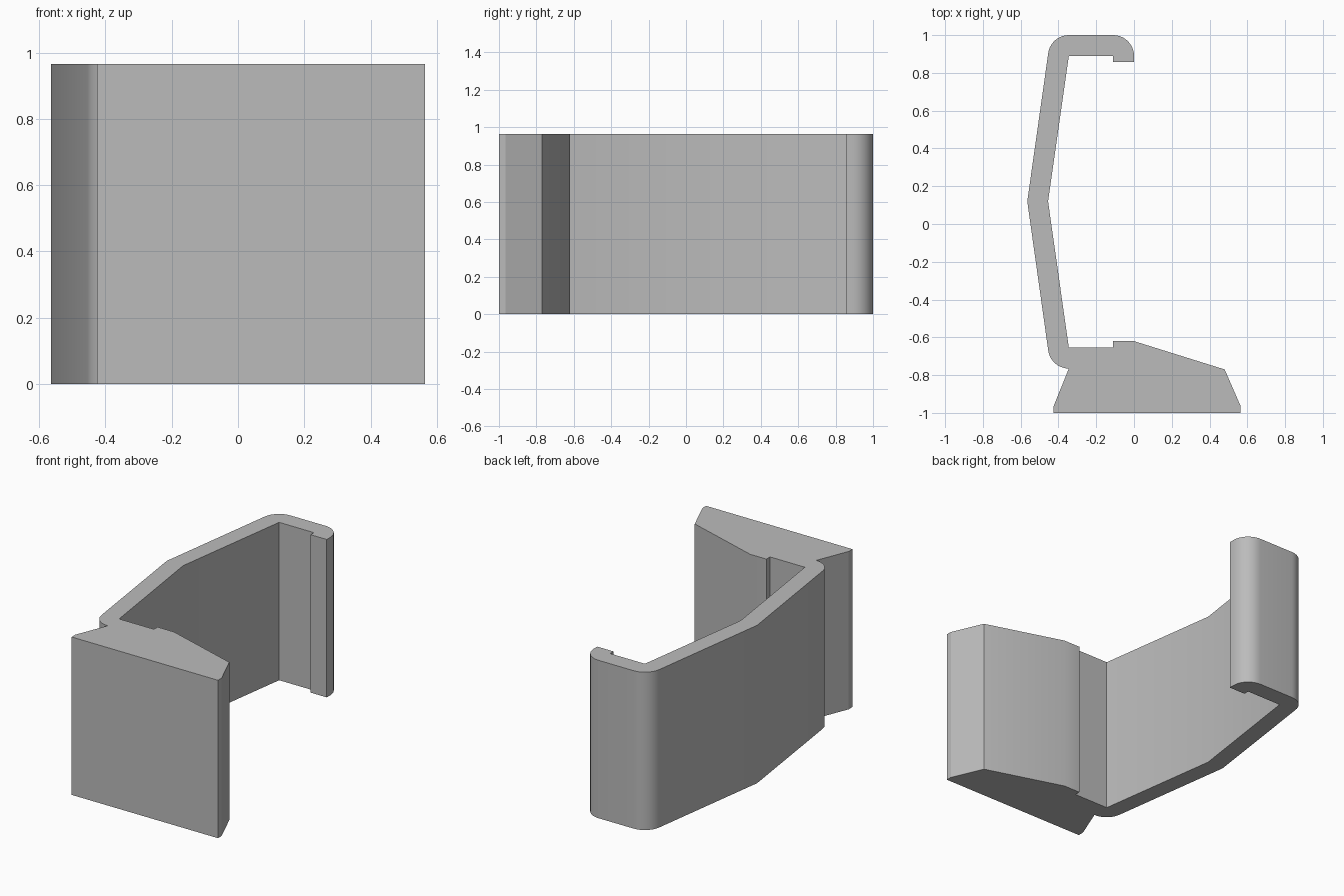
import bpy
import bmesh
from math import cos, sin, radians

HEIGHT = 0.965
RADIUS = 0.11

if "Cube" in bpy.data.objects:
    bpy.data.objects.remove(bpy.data.objects["Cube"], do_unlink=True)


def arc(cx, cy, start, end, steps=10):
    """Points along a rounded corner of the strip."""
    angles = [radians(start + (end - start) * i / steps) for i in range(steps + 1)]
    return [(cx + RADIUS * cos(a), cy + RADIUS * sin(a)) for a in angles]


def extrude_profile(name, points, height, material):
    """Stand a closed outline up into a solid."""
    bm = bmesh.new()
    base = bm.faces.new([bm.verts.new((x, y, 0)) for x, y in points])
    top = bmesh.ops.extrude_face_region(bm, geom=[base], use_keep_orig=True)
    verts = [g for g in top["geom"] if isinstance(g, bmesh.types.BMVert)]
    bmesh.ops.translate(bm, verts=verts, vec=(0, 0, height))
    bmesh.ops.recalc_face_normals(bm, faces=bm.faces)
    mesh = bpy.data.meshes.new(name)
    bm.to_mesh(mesh)
    bm.free()
    mesh.materials.append(material)
    obj = bpy.data.objects.new(name, mesh)
    bpy.context.collection.objects.link(obj)
    return obj


# Plain grey
grey = bpy.data.materials.new("grey")
grey.use_nodes = True
colour = (0.5, 0.5, 0.5, 1)
grey.diffuse_color = colour
grey.node_tree.nodes["Principled BSDF"].inputs["Base Color"].default_value = colour

# Outer side of the bent arm and the hook
outline = [(-0.565, 0.12)]
outline += arc(-0.345, 0.89, 172, 90)
outline += arc(-0.11, 0.89, 90, 0)
# Hook lip and inner side of the arm
outline += [(0, 0.857), (-0.11, 0.857), (-0.11, 0.89), (-0.345, 0.89),
            (-0.455, 0.12), (-0.345, -0.655), (-0.11, -0.655)]
# Catch ridge and wedge-shaped front block
outline += [(-0.11, -0.62), (0, -0.62), (0.48, -0.77), (0.565, -0.965),
            (0.565, -1), (-0.425, -1), (-0.425, -0.963)]
# Rounded corner from the block back to the arm
outline += arc(-0.345, -0.655, 270, 188)

clip = extrude_profile("clip_body", outline, HEIGHT, grey)
bpy.ops.object.select_all(action="DESELECT")
clip.select_set(True)
bpy.context.view_layer.objects.active = clip
bpy.ops.object.shade_smooth_by_angle(angle=radians(20))
